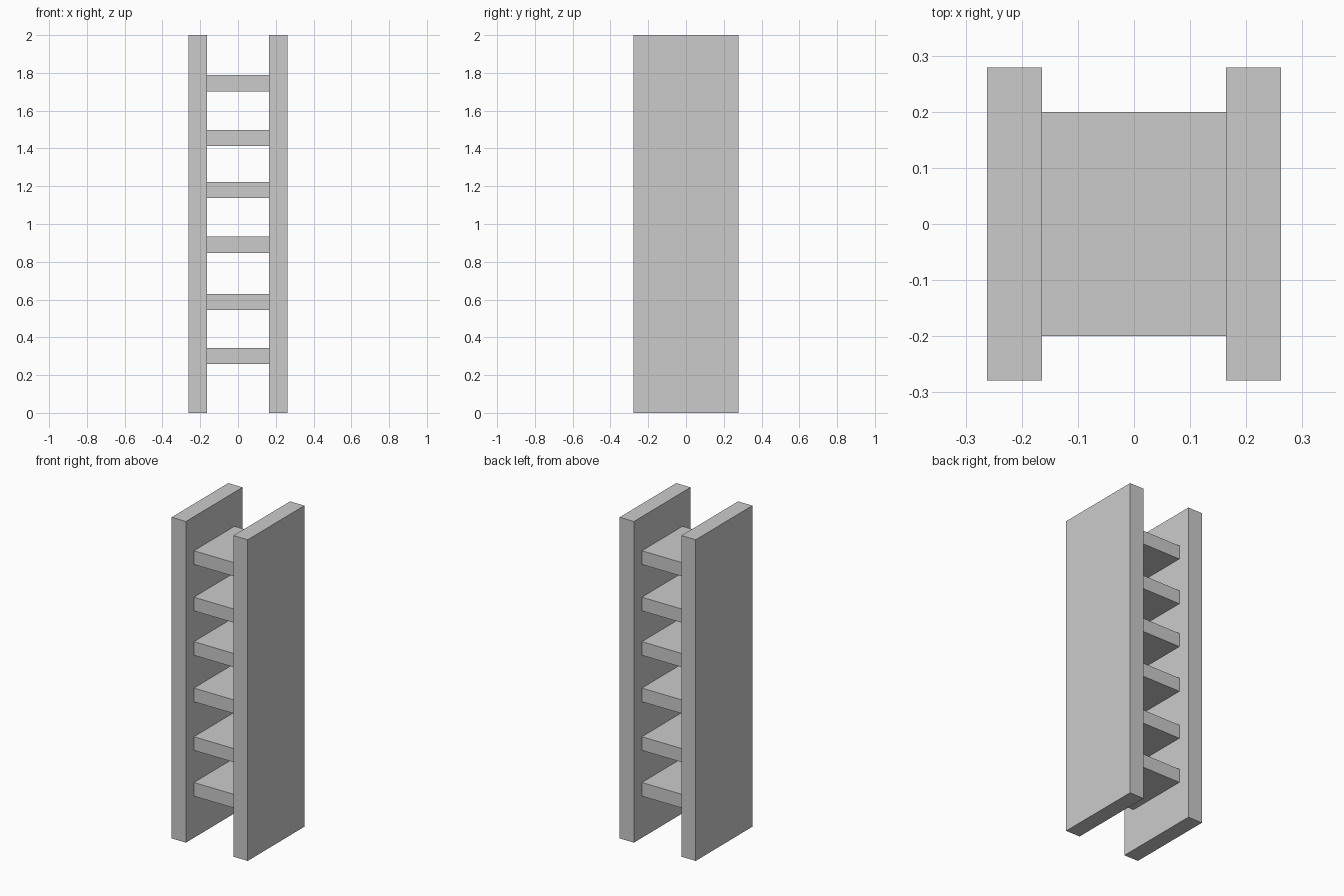
import bpy

if "Cube" in bpy.data.objects:
    bpy.data.objects.remove(bpy.data.objects["Cube"])


def box(name, center, size):
    bpy.ops.mesh.primitive_cube_add(size=1, location=center)
    obj = bpy.context.object
    obj.name = name
    obj.scale = size
    bpy.ops.object.transform_apply(location=False, rotation=False, scale=True)
    return obj


INNER, OUTER = 0.1637, 0.262   # side panel faces, measured from the centre
DEPTH, HEIGHT = 0.557, 2.0

# Tall side panels
for side, label in ((-1, "left"), (1, "right")):
    box(f"{label}_side_panel", (side * (INNER + OUTER) / 2, 0, HEIGHT / 2),
        (OUTER - INNER, DEPTH, HEIGHT))

# Slightly unevenly spaced treads between the panels
for i, z in enumerate((0.302, 0.587, 0.890, 1.179, 1.456, 1.745), 1):
    box(f"tread_{i}", (0, 0, z), (2 * INNER, 0.4, 0.085))
